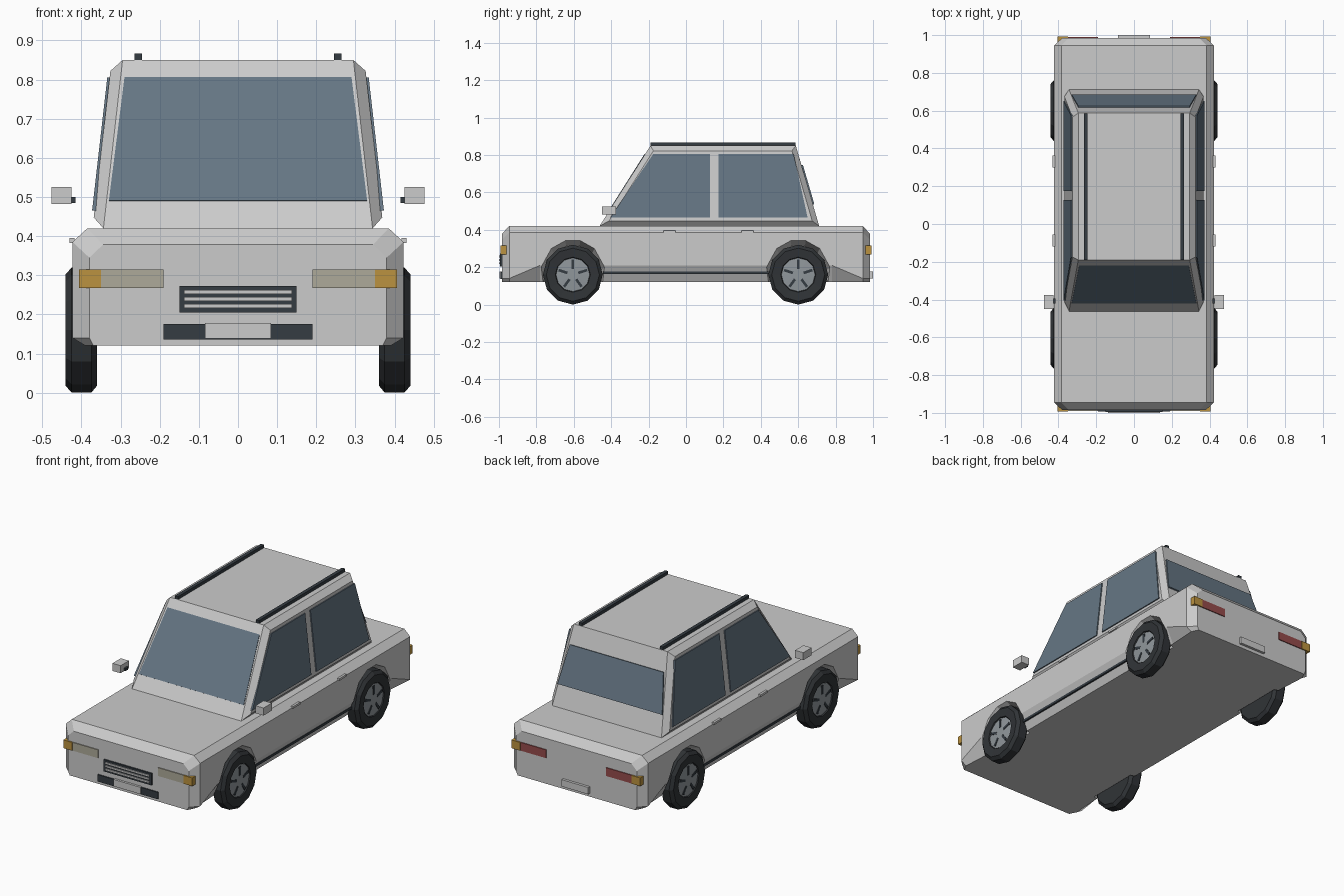
import bpy, bmesh, math
from mathutils import Vector, Matrix

if "Cube" in bpy.data.objects:
    bpy.data.objects.remove(bpy.data.objects["Cube"])


def mat(name, r, g, b):
    m = bpy.data.materials.new(name)
    m.diffuse_color = (r, g, b, 1)
    m.use_nodes = True
    m.node_tree.nodes["Principled BSDF"].inputs["Base Color"].default_value = m.diffuse_color
    return m


GLASS = mat("glass", .13, .18, .23)
DARK = mat("dark_trim", .035, .045, .055)
RUBBER = mat("rubber", .03, .034, .038)
AMBER = mat("amber", .5, .29, .05)
RED = mat("red", .3, .07, .07)
CREAM = mat("cream", .42, .40, .32)
RIM = mat("rim", .28, .31, .33)


def finish(name, bm, material=None):
    bmesh.ops.recalc_face_normals(bm, faces=bm.faces)
    me = bpy.data.meshes.new(name)
    bm.to_mesh(me)
    bm.free()
    ob = bpy.data.objects.new(name, me)
    bpy.context.collection.objects.link(ob)
    if material:
        me.materials.append(material)
    return ob


def loft(name, rings, material=None):
    """Skin a row of equal-length point rings and cap both ends."""
    bm = bmesh.new()
    vs = [[bm.verts.new(p) for p in ring] for ring in rings]
    n = len(vs[0])
    for a, b in zip(vs, vs[1:]):
        for i in range(n):
            j = (i + 1) % n
            bm.faces.new((a[i], a[j], b[j], b[i]))
    bm.faces.new(vs[0])
    bm.faces.new(vs[-1])
    return finish(name, bm, material)


def box(name, x, y, z, material=None):
    rings = [[(x[0], v, z[0]), (x[1], v, z[0]), (x[1], v, z[1]), (x[0], v, z[1])] for v in y]
    return loft(name, rings, material)


def panel(name, pts, outward, material, t=.006):
    """Thin slab following a flat outline."""
    pts = [Vector(p) for p in pts]
    n = (pts[1] - pts[0]).cross(pts[2] - pts[0]).normalized()
    if n.dot(Vector(outward)) < 0:
        n = -n
    return loft(name, [[p - n * .006 for p in pts], [p + n * t for p in pts]], material)


# Lower body: chamfered sections along y (floor x/z, side x, sill z, shoulder z, deck x/z)
half_stations = [
    (.985, .37, .12, .38, .14, .345, .345, .378),
    (.945, .39, .12, .423, .14, .385, .385, .42),
    (.78, .38, .12, .423, .21, .385, .385, .42),
]
rings = []
for sgn, rows in ((-1, half_stations), (1, half_stations[::-1])):
    for y, xb, zb, xs, zs, zt, xt, zT in rows:
        right = [(xb, zb), (xs, zs), (xs, zt), (xt, zT)]
        section = right + [(-x, z) for x, z in right[::-1]]
        rings.append([(x, sgn * y, z) for x, z in section])
body = loft("body", rings)

# Wheel arches cut into the body with tapered faceted plugs
AXLES = (-.605, .6)
arch = [(-.17, .05), (-.17, .2), (-.115, .3), (-.04, .342),
        (.04, .342), (.115, .3), (.17, .2), (.17, .05)]
for s in (-1, 1):
    for ay in AXLES:
        plug = loft("arch_cutter", [
            [(s * x, ay + y * k, .05 + (z - .05) * k) for y, z in arch]
            for x, k in ((.355, .9), (.423, 1), (.5, 1.05))])
        plug.hide_render = True
        m = body.modifiers.new("arch", 'BOOLEAN')
        m.operation, m.solver, m.object = 'DIFFERENCE', 'EXACT', plug
        bpy.context.view_layer.objects.active = body
        bpy.ops.object.modifier_apply(modifier="arch")
        bpy.data.objects.remove(plug)

# Cabin: tapered block, side edges and pillars chamfered
ZB, ZR = .42, .85


def front_y(z): return -.462 + (z - ZB) / (ZR - ZB) * .272
def back_y(z): return .712 - (z - ZB) / (ZR - ZB) * .125
def side_x(z): return .372 - (z - ZB) / (ZR - ZB) * .049


cabin = loft("cabin", [[(-side_x(z), front_y(z), z), (side_x(z), front_y(z), z),
                        (side_x(z), back_y(z), z), (-side_x(z), back_y(z), z)] for z in (ZB, ZR)])
bm = bmesh.new()
bm.from_mesh(cabin.data)
edges = [e for e in bm.edges if e.verts[0].co.x * e.verts[1].co.x > 0]
bmesh.ops.bevel(bm, geom=edges, offset=.028, segments=1, affect='EDGES')
bm.to_mesh(cabin.data)
bm.free()

# Windscreen and rear window
panel("windscreen", [(x, front_y(z), z) for x, z in
                     ((-.33, .49), (.33, .49), (.29, .805), (-.29, .805))], (0, -1, .5), GLASS, .003)
panel("rear_window", [(x, back_y(z), z) for x, z in
                      ((-.33, .535), (.33, .535), (.295, .745), (-.295, .745))], (0, 1, .3), GLASS, .008)

side_windows = {
    "front_side_window": [(-.405, .465), (.128, .465), (.128, .805), (-.175, .805)],
    "rear_side_window": [(.175, .465), (.65, .465), (.575, .805), (.175, .805)],
}


def lathe_ring(x, r, ay, n=12):
    return [(x, ay + r * math.cos(i * math.tau / n), .16 + r * math.sin(i * math.tau / n))
            for i in range(n)]


for s in (-1, 1):
    def sbox(name, x, y, z, material=None):
        return box(name, (s * x[0], s * x[1]), y, z, material)

    for name, pts in side_windows.items():
        panel(name, [(s * side_x(z), y, z) for y, z in pts], (s, 0, 0), GLASS)

    # Roof rails, sill strips, handles, mirrors
    sbox("roof_rail", (.245, .265), (-.19, .585), (.845, .867), DARK)
    sbox("sill_strip", (.385, .41), (-.445, .44), (.163, .177), DARK)
    for y in (-.087, .33):
        sbox("door_handle", (.418, .431), (y - .032, y + .032), (.383, .395))
    sbox("mirror", (.425, .476), (-.45, -.375), (.482, .525))
    sbox("mirror_stalk", (.415, .428), (-.42, -.395), (.485, .5), DARK)

    # Lamps
    sbox("headlamp", (.19, .35), (-.99, -.97), (.268, .315), CREAM)
    sbox("front_indicator", (.35, .406), (-.992, -.955), (.268, .315), AMBER)
    sbox("tail_lamp", (.19, .35), (.97, .99), (.268, .315), RED)
    sbox("rear_indicator", (.35, .406), (.955, .992), (.268, .315), AMBER)

    # Wheels: faceted tyre, rim disc, radial slots
    for ay in AXLES:
        profile = [(.36, .09), (.36, .142), (.375, .16), (.425, .16), (.441, .142), (.437, .094), (.428, .09)]
        loft("tyre", [lathe_ring(s * x, r, ay) for x, r in profile], RUBBER)
        loft("rim", [lathe_ring(s * x, r, ay) for x, r in ((.42, .092), (.432, .09), (.436, .03))], RIM)
        for i in range(5):
            slot = sbox("rim_slot", (.425, .437), (-.007, .007), (.03, .08), DARK)
            slot.data.transform(Matrix.Translation((0, ay, .16)) @
                                Matrix.Rotation(i * math.tau / 5, 4, 'X'))

# Grille with bars
box("grille", (-.15, .15), (-.994, -.97), (.205, .272), DARK)
for z in (.221, .239, .257):
    box("grille_bar", (-.138, .138), (-1.0, -.98), (z - .005, z + .005))

# Lower intake and blank plates
box("lower_intake", (-.19, .19), (-.992, -.97), (.136, .175), DARK)
box("front_plate", (-.084, .084), (-.998, -.97), (.139, .178))
box("rear_plate", (-.084, .084), (.97, 1.0), (.139, .178))
